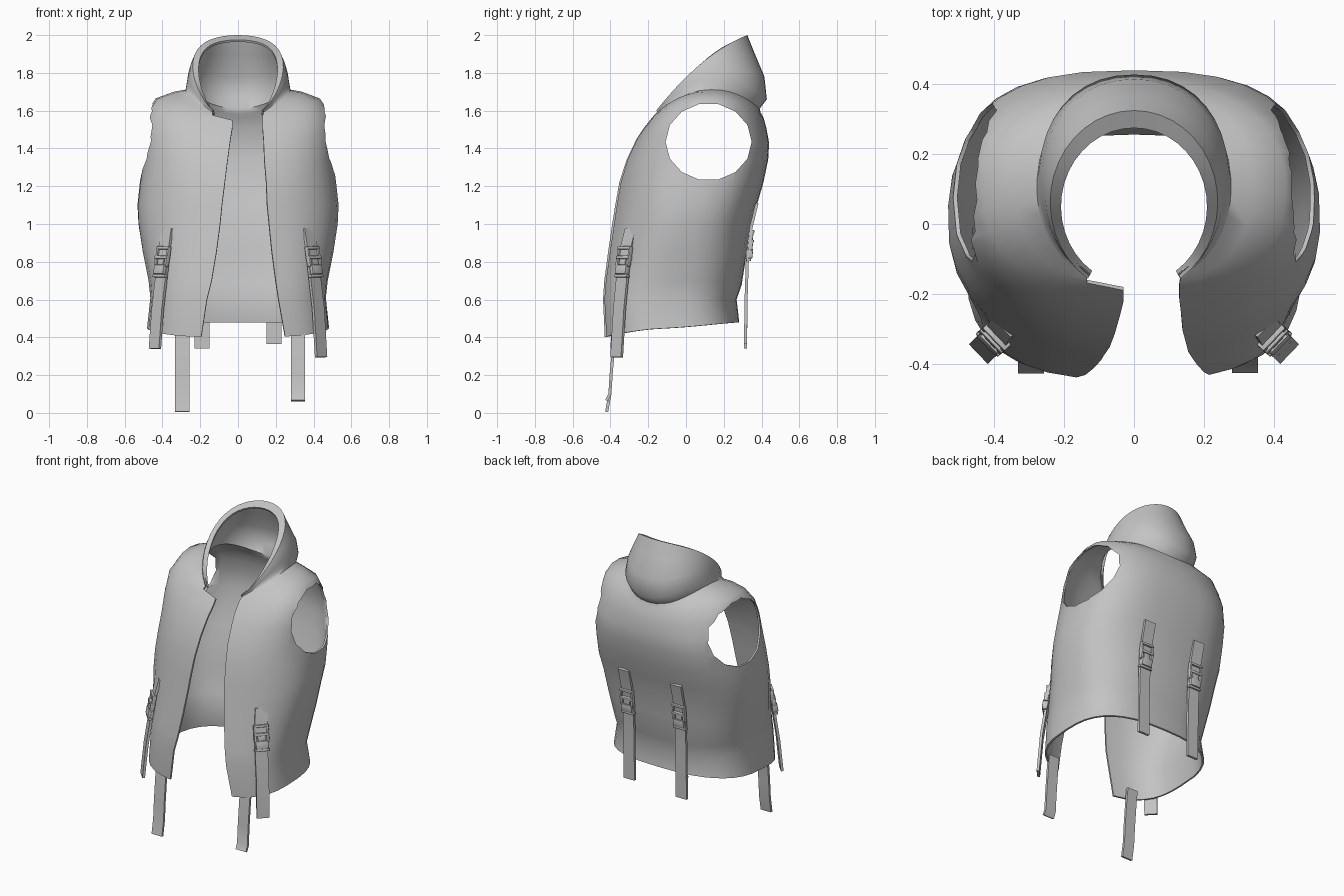
import bpy, bmesh, math
from mathutils import Vector, Matrix

if "Cube" in bpy.data.objects:
    bpy.data.objects.remove(bpy.data.objects["Cube"])

grey = bpy.data.materials.new("plain_grey")
grey.diffuse_color = (0.55, 0.55, 0.55, 1)
grey.use_nodes = True
grey.node_tree.nodes["Principled BSDF"].inputs["Base Color"].default_value = grey.diffuse_color


def add_object(name, bm):
    me = bpy.data.meshes.new(name)
    bm.to_mesh(me)
    bm.free()
    ob = bpy.data.objects.new(name, me)
    bpy.context.collection.objects.link(ob)
    me.materials.append(grey)
    return ob


def finish(ob, angle):
    # apply the modifiers, then smooth with sharp edges kept
    bpy.ops.object.select_all(action='DESELECT')
    ob.select_set(True)
    bpy.context.view_layer.objects.active = ob
    for m in list(ob.modifiers):
        bpy.ops.object.modifier_apply(modifier=m.name)
    bpy.ops.object.shade_smooth_by_angle(angle=math.radians(angle))


# Vest rings from hem to hood rim:
# half width, front y, back y, front z, side z, back z, left opening, right opening
ROWS = [
    (.482, -.438, .282, .40, .45, .48, .195, .25),
    (.465, -.445, .268, .60, .61, .60, .165, .215),
    (.475, -.438, .295, .70, .70, .68, .140, .20),
    (.505, -.418, .322, .85, .85, .85, .115, .18),
    (.528, -.395, .345, 1.0, 1.0, 1.0, .095, .165),
    (.533, -.378, .375, 1.1, 1.1, 1.1, .085, .155),
    (.520, -.355, .410, 1.22, 1.22, 1.22, .07, .15),
    (.505, -.315, .435, 1.34, 1.34, 1.34, .055, .14),
    (.503, -.262, .440, 1.45, 1.47, 1.43, .04, .135),
    (.490, -.222, .425, 1.51, 1.58, 1.51, .03, .13),
    (.435, -.190, .410, 1.55, 1.665, 1.565, .03, .13),
    (.340, -.185, .395, 1.56, 1.70, 1.59, .135, .13),
    (.278, -.185, .390, 1.555, 1.71, 1.61, .135, .135),
    (.272, -.187, .428, 1.55, 1.745, 1.66, .135, .135),
    (.265, -.190, .415, 1.55, 1.785, 1.78, .135, .135),
    (.254, -.195, .365, 1.54, 1.82, 1.90, .135, .135),
    (.240, -.200, .325, 1.545, 1.835, 2.0, .132, .132),
    (.209, -.175, .275, 1.515, 1.82, 1.975, .12, .12),
]
# Squareness of the front and back half of each ring (1 is elliptical)
FRONT = [.66, .68, .75, .87, .93, .93, .88, .8, .75, .75, .8, .88, .95, 1, 1, 1, 1, 1]
BACK = [.75, .75, .75, .75, .75, .72, .7, .68, .75, .88, .88, .88, .9, .9, .93, 1, 1, 1]
COLS = 16


def ring_point(k, side, t):
    a, yf, yb, zf, zs, zb, xl, xr = ROWS[k]
    start = math.asin(((xl if side < 0 else xr) / a) ** (1 / FRONT[k]))
    phi = start + (math.pi - start) * t
    s, c = max(math.sin(phi), 0), -math.cos(phi)
    p = FRONT[k] if c < 0 else BACK[k]
    x = side * a * s ** p
    y = (yf + yb) / 2 + (yb - yf) / 2 * math.copysign(abs(c) ** p, c)
    z = zs + (zb - zf) / 2 * c + ((zb + zf) / 2 - zs) * c * c
    return Vector((x, y, z))


# Hooded vest shell
bm = bmesh.new()
grid = []
for k in range(len(ROWS)):
    pts = [ring_point(k, -1, i / COLS) for i in range(COLS + 1)]
    pts += [ring_point(k, 1, i / COLS) for i in range(COLS - 1, -1, -1)]
    grid.append([bm.verts.new(p) for p in pts])
for lo, hi in zip(grid, grid[1:]):
    for i in range(len(lo) - 1):
        bm.faces.new((lo[i + 1], lo[i], hi[i], hi[i + 1]))
vest = add_object("hooded_vest", bm)

# Armhole cutter, straight through both sides
bm = bmesh.new()
bmesh.ops.create_cone(bm, cap_ends=True, segments=14, radius1=1, radius2=1, depth=2,
                      matrix=Matrix.Translation((0, .12, 1.435))
                      @ Matrix.Diagonal((1, .228, .205, 1))
                      @ Matrix.Rotation(math.pi / 2, 4, 'Y'))
cutter = add_object("armhole_cutter", bm)
cutter.hide_render = True

sol = vest.modifiers.new("cloth", 'SOLIDIFY')
sol.thickness = .012
sol.offset = -1
cut = vest.modifiers.new("armholes", 'BOOLEAN')
cut.operation = 'DIFFERENCE'
cut.solver = 'EXACT'
cut.object = cutter
finish(vest, 50)
bpy.data.objects.remove(cutter)


# Webbing strap along a path, facing the given normal
def strap(name, path, normal, width):
    n = Vector(normal).normalized()
    w = n.cross(Vector((0, 0, -1))).normalized() * width / 2
    bm = bmesh.new()
    pairs = [(bm.verts.new(Vector(p) - w), bm.verts.new(Vector(p) + w)) for p in path]
    for (a, b), (c, d) in zip(pairs, pairs[1:]):
        bm.faces.new((a, b, d, c))
    ob = add_object(name, bm)
    m = ob.modifiers.new("webbing", 'SOLIDIFY')
    m.thickness = .016
    m.offset = 0
    finish(ob, 40)


# Side-release buckle: latch body, prongs and a ladder frame above
def buckle(name, centre, normal, down):
    n, d = Vector(normal).normalized(), Vector(down).normalized()
    w = n.cross(d).normalized()
    n = d.cross(w)
    frame = Matrix((w, d, n)).transposed().to_4x4()
    frame.translation = Vector(centre)
    boxes = [
        ((0, .045, .010), (.076, .05, .034)),
        ((0, .078, .008), (.092, .016, .026)),
        ((0, .005, .010), (.046, .04, .022)),
        ((-.038, .005, .010), (.016, .045, .026)),
        ((.038, .005, .010), (.016, .045, .026)),
        ((0, -.020, .010), (.092, .018, .032)),
        ((-.039, -.045, .008), (.014, .06, .024)),
        ((.039, -.045, .008), (.014, .06, .024)),
        ((0, -.072, .010), (.092, .016, .028)),
    ]
    bm = bmesh.new()
    for pos, size in boxes:
        bmesh.ops.create_cube(bm, size=1, matrix=frame @ Matrix.Translation(pos)
                              @ Matrix.Diagonal((*size, 1)))
    ob = add_object(name, bm)
    m = ob.modifiers.new("soft_edges", 'BEVEL')
    m.width = .004
    m.segments = 2
    finish(ob, 40)


for s, label in ((-1, "left"), (1, "right")):
    left = s < 0
    # buckled strap on the front corner
    n = (s * .72, -.69, 0)
    end = .34 if left else .295
    strap(label + "_side_strap",
          [(s * .375, -.290, .975), (s * .388, -.314, .88), (s * .402, -.333, .75),
           (s * .425, -.352, .55), (s * .440, -.367, end)], n, .078)
    buckle(label + "_side_buckle", (s * .396, -.324, .80), n, (s * .14, -.12, -1))

    # buckled strap on the back
    strap(label + "_back_strap",
          [(s * .19, .376, 1.11), (s * .19, .344, .98), (s * .19, .326, .85),
           (s * .19, .318, .6), (s * .19, .315, .34 if left else .365)], (0, 1, 0), .078)
    buckle(label + "_back_buckle", (s * .19, .331, .89), (0, 1, 0), (0, -.1, -1))

    # loose strap hanging from inside the front hem
    x, end = (-.295, .005) if left else (.318, .065)
    strap(label + "_front_strap",
          [(x, -.37, .46), (x, -.380, .38), (x, -.395, .22), (x, -.403, .1),
           (x, -.42, end)], (0, -1, 0), .075)
